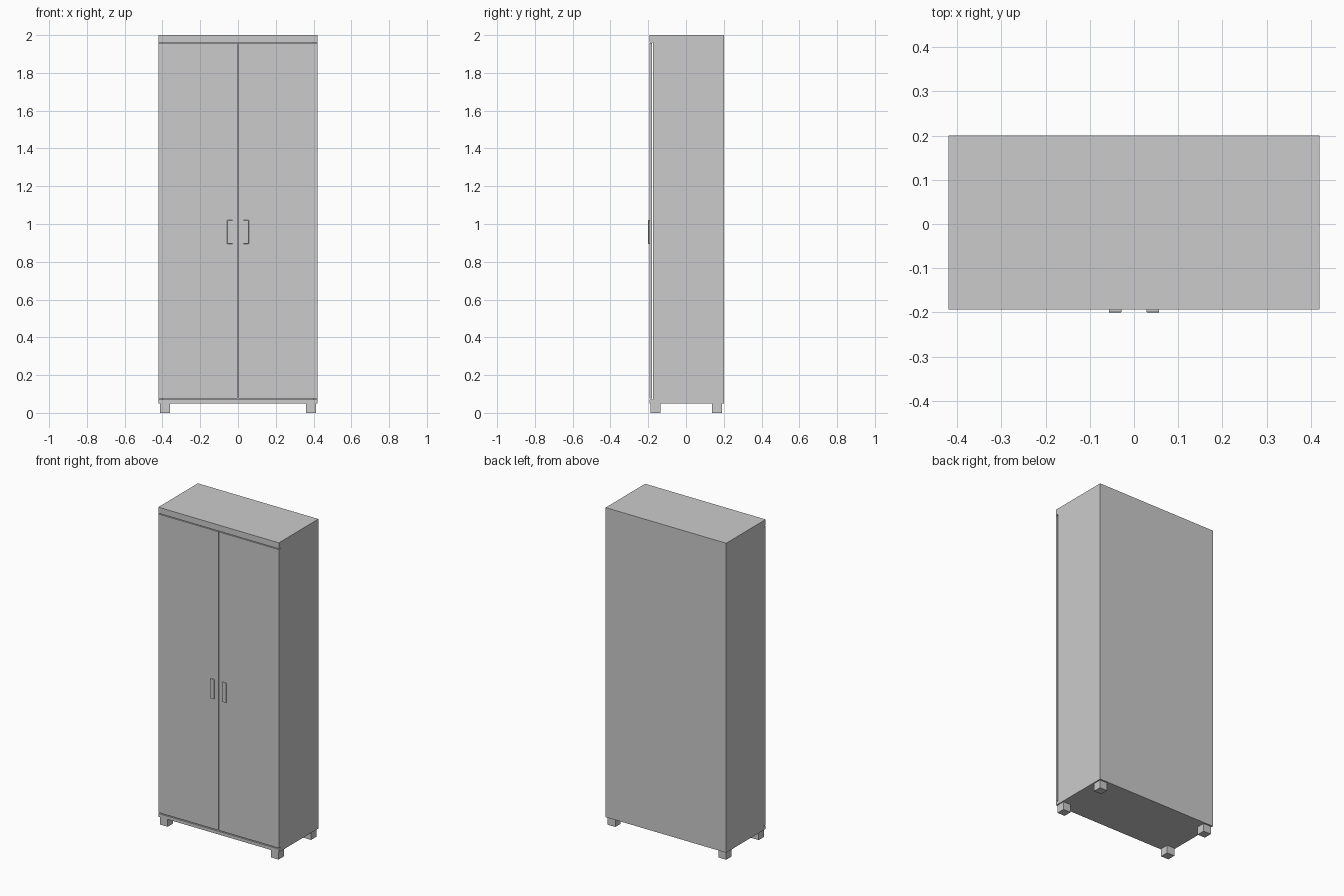
import bpy

if "Cube" in bpy.data.objects:
    bpy.data.objects.remove(bpy.data.objects["Cube"])


def box(name, x, y, z, bevel=0.0):
    """Box from (min, max) ranges on each axis."""
    bpy.ops.mesh.primitive_cube_add(
        size=1, location=[(a + b) / 2 for a, b in (x, y, z)])
    ob = bpy.context.object
    ob.name = name
    ob.scale = [b - a for a, b in (x, y, z)]
    bpy.ops.object.transform_apply(location=False, rotation=False, scale=True)
    if bevel:
        mod = ob.modifiers.new("bevel", 'BEVEL')
        mod.width = bevel
        mod.segments = 2
    return ob


W, FRONT, BACK = 0.42, -0.193, 0.2
DOOR_T, GAP, BOARD = 0.014, 0.003, 0.02
Z0, Z1, Z2, Z3 = 0.05, 0.07, 1.962, 2.0
carcass_front = FRONT + DOOR_T + GAP

# Carcass boards
box("top_board", (-W, W), (FRONT, BACK), (Z2, Z3))
box("bottom_board", (-W, W), (FRONT, BACK), (Z0, Z1))
box("back_panel", (-W + BOARD, W - BOARD), (BACK - 0.006, BACK), (Z1, Z2))

for side, s in (("left", -1), ("right", 1)):
    def span(a, b):
        return tuple(sorted((s * a, s * b)))

    # Side panel, door and handle
    box(side + "_side_panel", span(W - BOARD, W), (carcass_front, BACK), (Z1, Z2))
    box(side + "_door", span(0.002, W), (FRONT, FRONT + DOOR_T),
        (Z1 + 0.006, Z2 - 0.005))
    box(side + "_handle", span(0.028, 0.057), (-0.2, FRONT + 0.001),
        (0.895, 1.02), bevel=0.002)

    # Feet
    for end, y in (("front", (-0.187, -0.134)), ("back", (0.137, 0.19))):
        box(f"{end}_{side}_foot", span(0.36, 0.413), y, (0, Z0))
